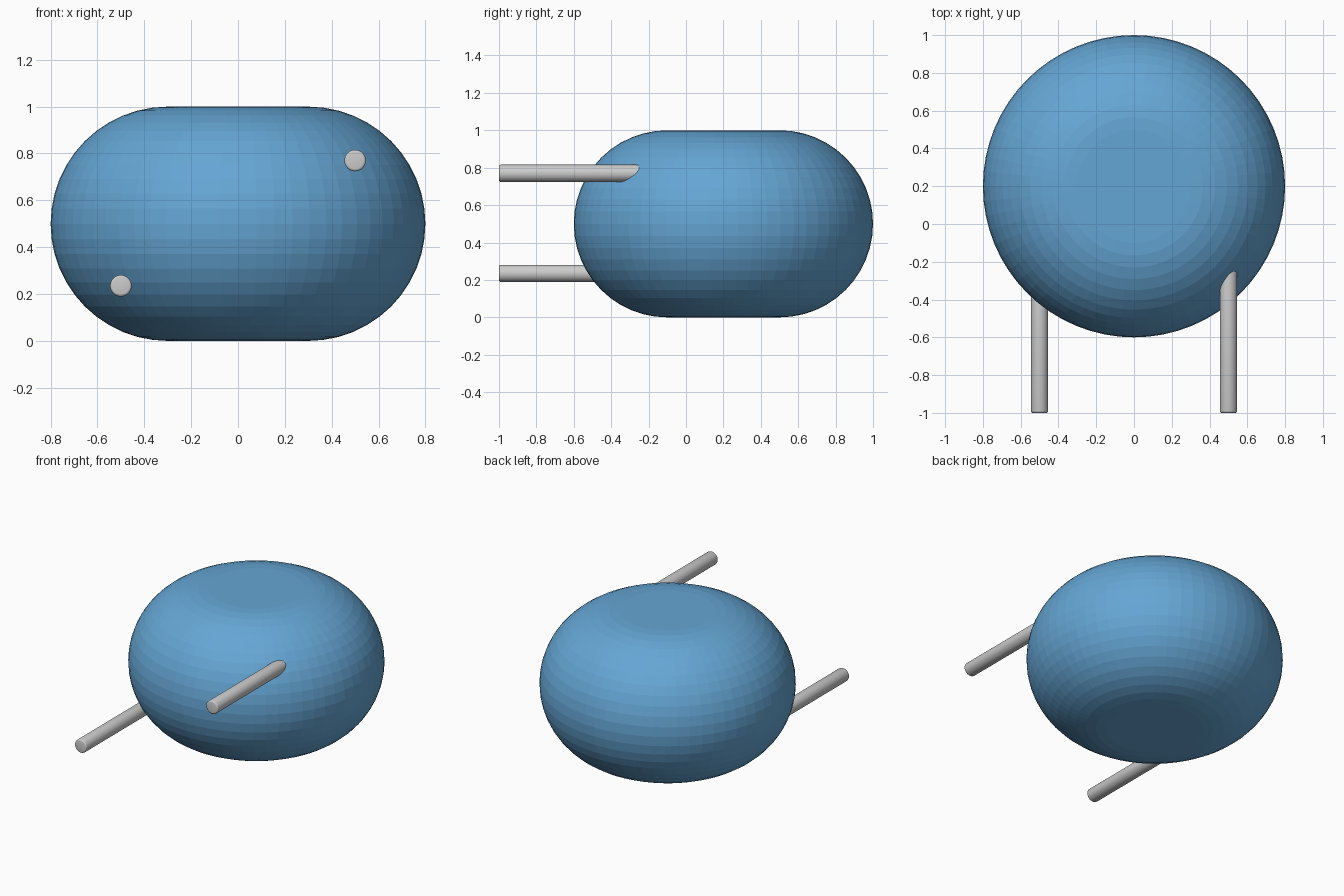
import bpy, bmesh, math
from mathutils import Matrix, Vector

if "Cube" in bpy.data.objects:
    bpy.data.objects.remove(bpy.data.objects["Cube"])


def add_object(name, bm, location):
    bmesh.ops.recalc_face_normals(bm, faces=bm.faces)
    mesh = bpy.data.meshes.new(name)
    bm.to_mesh(mesh)
    bm.free()
    obj = bpy.data.objects.new(name, mesh)
    obj.location = location
    bpy.context.collection.objects.link(obj)
    return obj


# Rounded body: half-circle edge profile around a flat disc, flat faces
FLAT_RADIUS, ROUND, SIDES, STEPS = 0.3, 0.5, 64, 24
bm = bmesh.new()
rings = []
for i in range(STEPS + 1):
    a = -math.pi / 2 + math.pi * i / STEPS
    r, z = FLAT_RADIUS + ROUND * math.cos(a), ROUND * math.sin(a)
    rings.append([bm.verts.new((r * math.cos(t), r * math.sin(t), z))
                  for t in (math.tau * j / SIDES for j in range(SIDES))])
for low, high in zip(rings, rings[1:]):
    for j in range(SIDES):
        k = (j + 1) % SIDES
        bm.faces.new((low[j], low[k], high[k], high[j]))
bm.faces.new(rings[0])
bm.faces.new(rings[-1])
body = add_object("rounded_body", bm, (0, 0.2, 0.5))
blue = bpy.data.materials.new("blue")
blue.diffuse_color = (0.13, 0.38, 0.66, 1)
blue.use_nodes = True
blue.node_tree.nodes["Principled BSDF"].inputs["Base Color"].default_value = blue.diffuse_color
body.data.materials.append(blue)


# Thin rods running forward from inside the body, with softened ends
def add_rod(name, x, z):
    bm = bmesh.new()
    bmesh.ops.create_cone(bm, cap_ends=True, segments=32, radius1=0.046,
                          radius2=0.046, depth=1,
                          matrix=Matrix.Rotation(math.pi / 2, 4, 'X'))
    rims = [e for e in bm.edges if abs(e.verts[0].co.y - e.verts[1].co.y) < 0.1]
    bmesh.ops.bevel(bm, geom=rims, offset=0.01, segments=3, profile=0.5,
                    affect='EDGES')
    rod = add_object(name, bm, (x, -0.5, z))
    bpy.ops.object.select_all(action='DESELECT')
    rod.select_set(True)
    bpy.context.view_layer.objects.active = rod
    bpy.ops.object.shade_smooth_by_angle(angle=math.radians(40))


add_rod("upper_rod", 0.5, 0.77)
add_rod("lower_rod", -0.5, 0.235)
